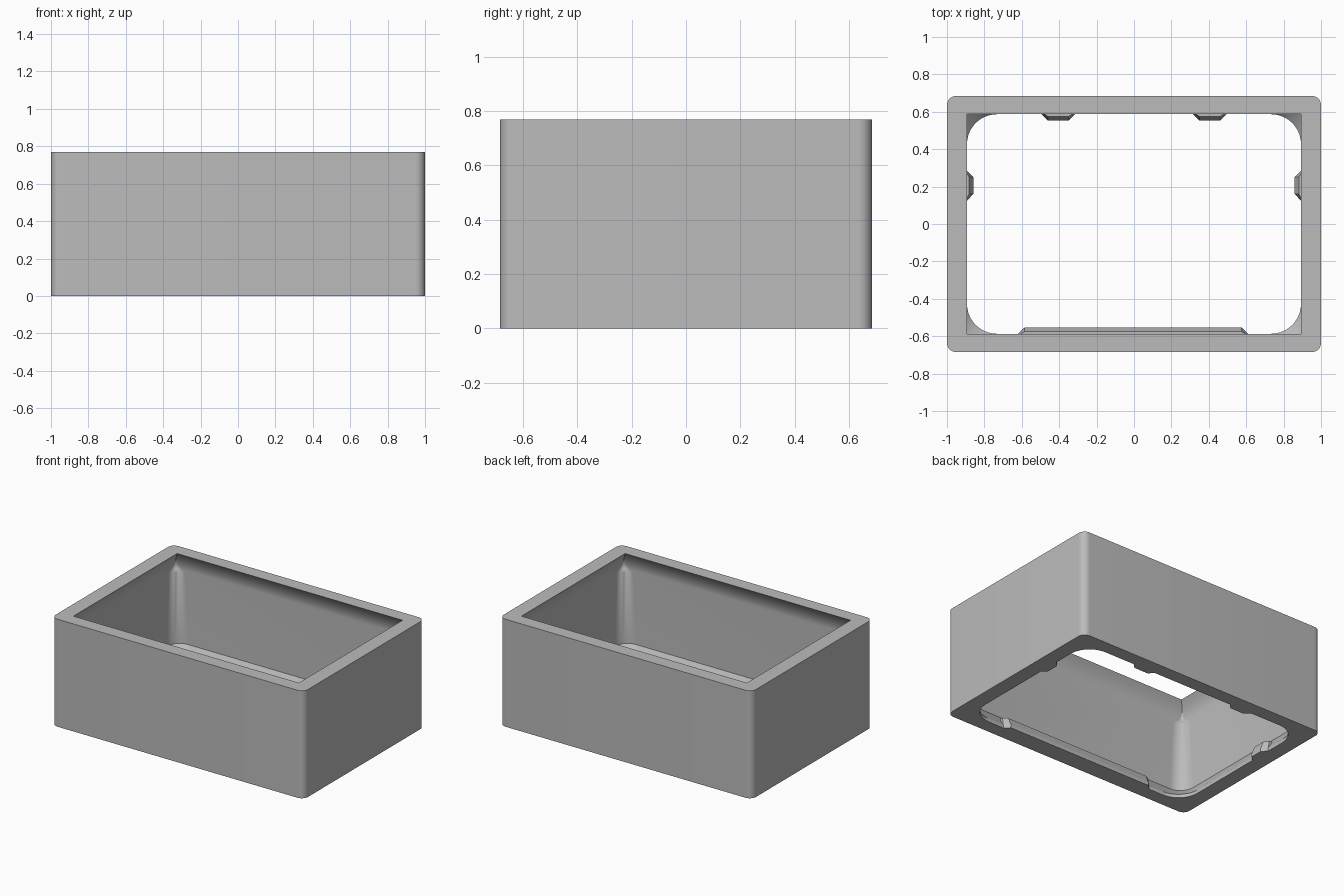
import bpy, bmesh, math

if "Cube" in bpy.data.objects:
    bpy.data.objects.remove(bpy.data.objects["Cube"])

grey = bpy.data.materials.new("plain grey")
grey.diffuse_color = (0.5, 0.5, 0.5, 1)
grey.use_nodes = True
grey.node_tree.nodes["Principled BSDF"].inputs["Base Color"].default_value = grey.diffuse_color


def finish(name, bm, angle):
    bmesh.ops.recalc_face_normals(bm, faces=bm.faces)
    mesh = bpy.data.meshes.new(name)
    bm.to_mesh(mesh)
    bm.free()
    mesh.materials.append(grey)
    ob = bpy.data.objects.new(name, mesh)
    bpy.context.collection.objects.link(ob)
    bpy.context.view_layer.objects.active = ob
    ob.select_set(True)
    bpy.ops.object.shade_smooth_by_angle(angle=math.radians(angle))
    ob.select_set(False)


def ring(bm, hx, hy, r, z, n=10):
    """Rounded rectangle with half sizes hx, hy and corner radius r."""
    verts = []
    for q, (sx, sy) in enumerate([(1, 1), (-1, 1), (-1, -1), (1, -1)]):
        for i in range(n + 1):
            a = (q + i / n) * math.pi / 2
            verts.append(bm.verts.new((sx * (hx - r) + r * math.cos(a),
                                       sy * (hy - r) + r * math.sin(a), z)))
    return verts


# Frame: closed cross-section of rounded rings, outside, rim, cove, wall, lip
HX, HY, TOP = 0.893, 0.587, 0.77
OUT, COVE = 0.055, 0.15
rings = [(1.0, 0.685, 0.05, 0), (1.0, 0.685, 0.05, TOP)]
for i in range(9):
    s = i / 8
    off = OUT * (1 - (1 - s) ** 2)
    rings.append((HX + off, HY + off, 0.001 + 0.08 * s ** 4, TOP - COVE * s))
rings += [(HX + OUT, HY + OUT, 0.11, 0.11),
          (HX, HY, 0.16, 0.025),
          (HX, HY, 0.16, 0)]
bm = bmesh.new()
loops = [ring(bm, *r) for r in rings]
for a, b in zip(loops, loops[1:] + loops[:1]):
    for i in range(len(a)):
        j = (i + 1) % len(a)
        bm.faces.new((a[i], a[j], b[j], b[i]))
finish("box_frame", bm, 30)


def tab(name, centre, width, turn):
    """Ramped tab on the lip; local +y points into the opening."""
    bm = bmesh.new()
    h, bevel, tip, back = width / 2, 0.035, 0.034, -0.03
    low = [(-h, back), (h, back), (h, 0), (h - bevel, tip), (-h + bevel, tip), (-h, 0)]
    high = [(-h, back), (h, back), (h, -0.01), (h - bevel, 0.012),
            (-h + bevel, 0.012), (-h, -0.01)]
    c, s = math.cos(turn), math.sin(turn)
    levels = [[bm.verts.new((centre[0] + c * x - s * y, centre[1] + s * x + c * y, z))
               for x, y in pts] for pts, z in ((low, 0), (low, 0.025), (high, 0.08))]
    bm.faces.new(levels[0])
    bm.faces.new(levels[2])
    for a, b in zip(levels, levels[1:]):
        for i in range(6):
            j = (i + 1) % 6
            bm.faces.new((a[i], a[j], b[j], b[i]))
    finish(name, bm, 20)


# Locating tabs around the lower opening
tab("front_tab", (-0.005, -HY), 1.23, 0)
for side, label in ((-1, "left"), (1, "right")):
    tab(f"back_{label}_tab", (side * 0.405, HY), 0.18, math.pi)
    tab(f"{label}_tab", (side * HX, 0.205), 0.16, side * math.pi / 2)
